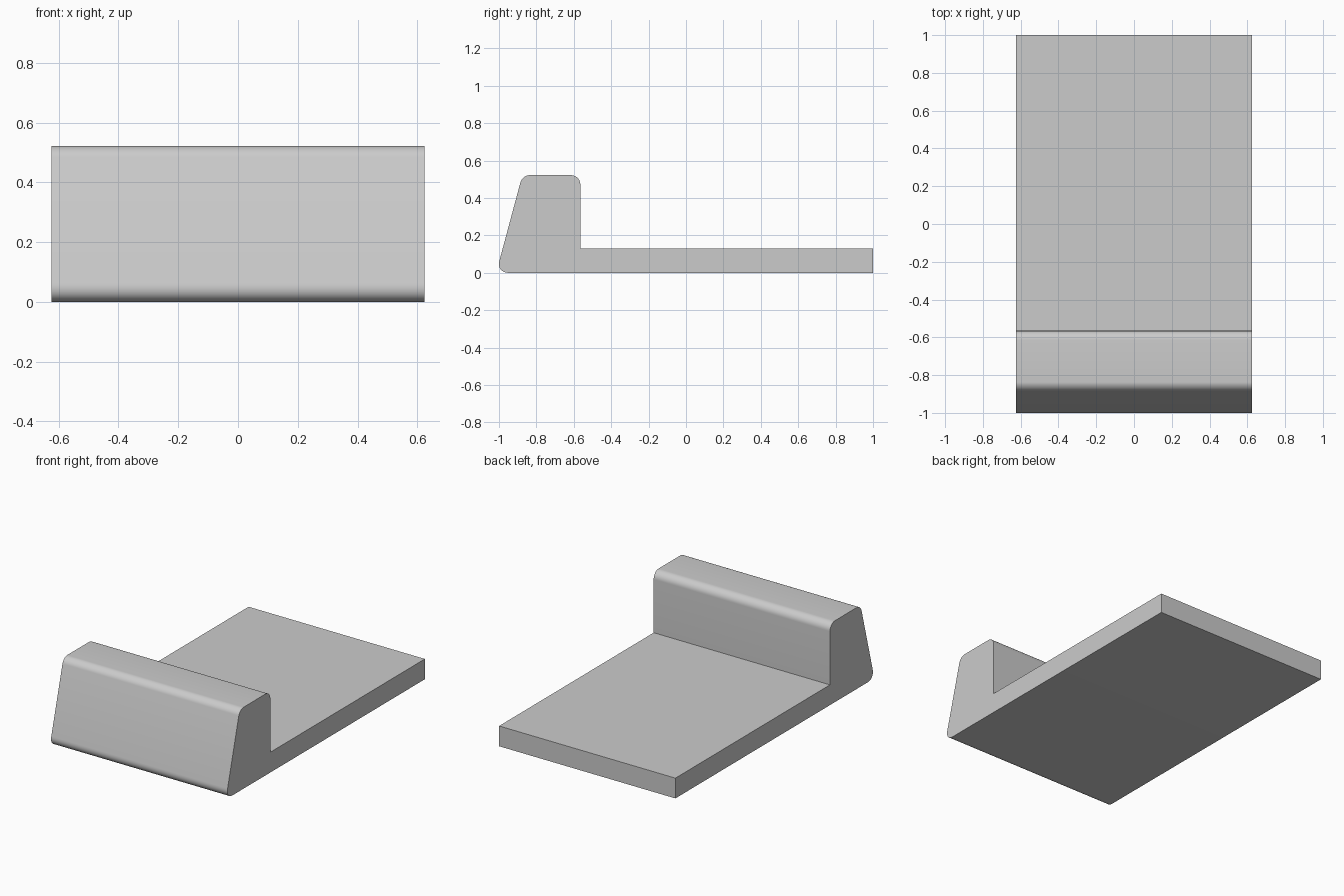
import bpy, bmesh, math

cube = bpy.data.objects.get("Cube")
if cube:
    bpy.data.objects.remove(cube, do_unlink=True)

WIDTH = 1.25
RADIUS = 0.05

# Plain grey material
grey = bpy.data.materials.new("light_grey")
grey.use_nodes = True
colour = (0.6, 0.6, 0.6, 1)
grey.diffuse_color = colour
grey.node_tree.nodes["Principled BSDF"].inputs["Base Color"].default_value = colour

# Side profile (y, z): sloped block at the front, flat plate behind
profile = [(-1.015, 0), (1, 0), (1, 0.13), (-0.565, 0.13), (-0.565, 0.522), (-0.875, 0.522)]
rounded = [profile[0], profile[4], profile[5]]

# Extrude the profile across the width
bm = bmesh.new()
side = bm.faces.new([bm.verts.new((-WIDTH / 2, y, z)) for y, z in profile])
ext = bmesh.ops.extrude_face_region(bm, geom=[side])
new_verts = [g for g in ext["geom"] if isinstance(g, bmesh.types.BMVert)]
bmesh.ops.translate(bm, verts=new_verts, vec=(WIDTH, 0, 0))
bmesh.ops.recalc_face_normals(bm, faces=bm.faces)


# Round the front bottom edge and both top edges of the block
def is_rounded(edge):
    a, b = (v.co for v in edge.verts)
    if abs(a.x - b.x) < 0.1:
        return False
    return any(math.dist((a.y, a.z), p) < 0.001 for p in rounded)


for edge in [e for e in bm.edges if is_rounded(e)]:
    half_angle = (math.pi - edge.calc_face_angle()) / 2
    bmesh.ops.bevel(bm, geom=[edge], offset=RADIUS / math.tan(half_angle),
                    offset_type='OFFSET', segments=10, profile=0.5, affect='EDGES')

mesh = bpy.data.meshes.new("stepped_base")
bm.to_mesh(mesh)
bm.free()
mesh.materials.append(grey)
base = bpy.data.objects.new("stepped_base", mesh)
bpy.context.collection.objects.link(base)

# Smooth the rounded edges, keep the rest crisp
bpy.ops.object.select_all(action='DESELECT')
base.select_set(True)
bpy.context.view_layer.objects.active = base
bpy.ops.object.shade_smooth_by_angle(angle=math.radians(30))
